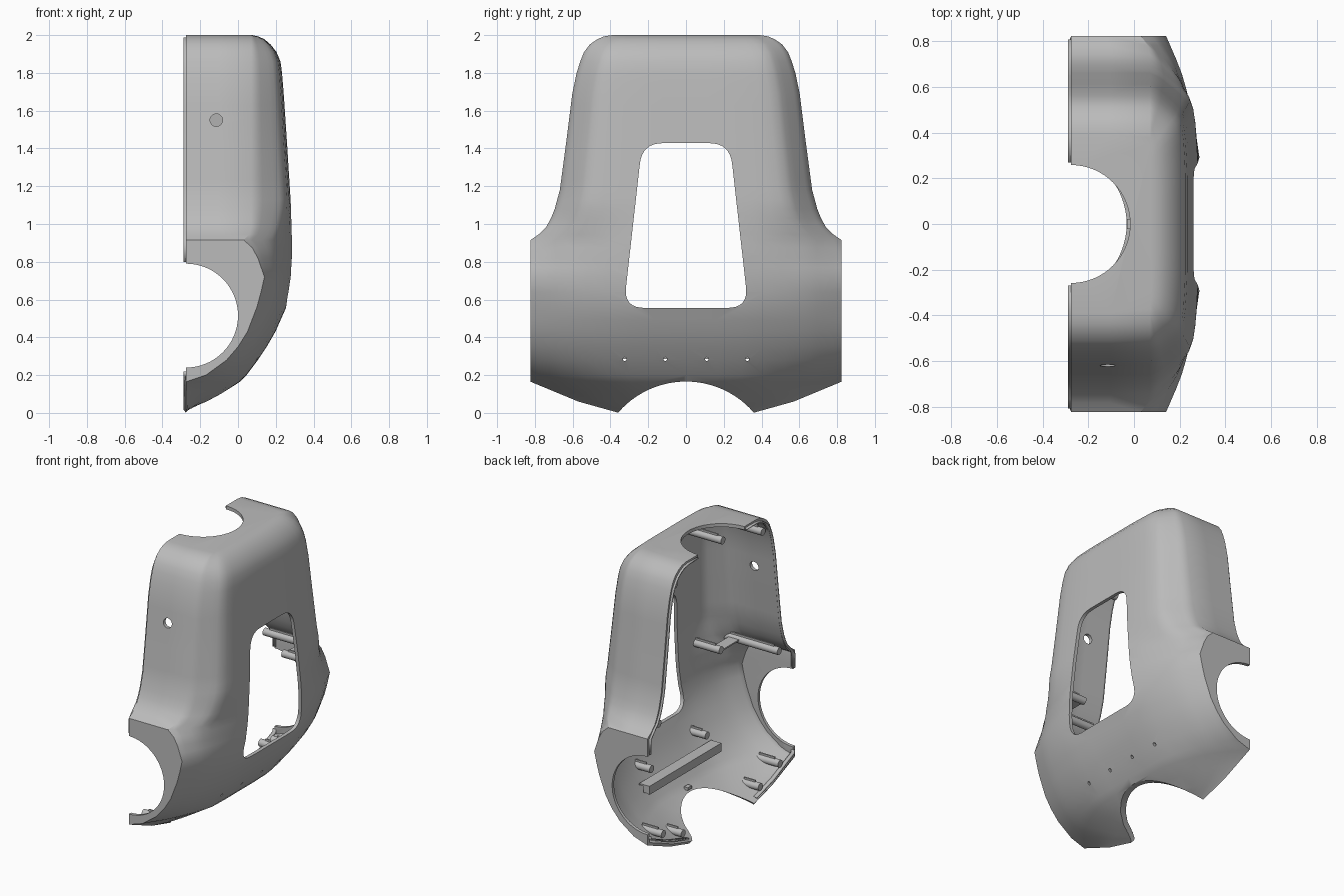
import bpy, bmesh, math
from mathutils import Vector

cube = bpy.data.objects.get("Cube")
if cube:
    bpy.data.objects.remove(cube)

grey = bpy.data.materials.new("plain_grey")
grey.use_nodes = True
grey.diffuse_color = (0.5, 0.5, 0.5, 1)
grey.node_tree.nodes["Principled BSDF"].inputs["Base Color"].default_value = (0.5, 0.5, 0.5, 1)

BACK = -0.275   # plane of the open side
WALL = 0.024

# height, half width, depth at the side edge, depth at the middle
ROWS = [(0, .355, BACK, BACK), (.06, .57, BACK, -.15), (.165, .823, BACK, .01),
        (.2, .823, -.17, .045), (.28, .823, -.06, .105), (.35, .823, 0, .152),
        (.43, .823, .05, .198), (.56, .823, .1, .256), (.64, .823, .122, .272),
        (.72, .823, .14, .283), (.82, .823, .105, .288), (.875, .823, .075, .288),
        (.915, .823, .03, .288), (.945, .78, .06, .287), (.985, .74, .07, .286),
        (1.03, .715, .07, .284), (1.08, .695, .07, .282), (1.18, .668, .07, .276),
        (1.45, .632, .07, .258), (1.69, .602, .07, .242), (1.8, .579, .07, .233),
        (1.86, .56, .07, .225), (1.91, .54, .07, .204), (1.95, .51, .07, .173),
        (1.978, .47, .07, .14), (1.993, .435, .07, .108), (2, .39, .07, .075)]
# bulge across the section: distance from the edge, low bulge, high bulge
BULGE = [(0, 0, 0), (.03, .075, .2), (.05, .125, .29), (.12, .3, .57), (.16, .39, .72),
         (.2, .48, .83), (.27, .6, .91), (.36, .73, .95), (.5, .89, .98),
         (.64, .985, 1), (.8, 1, 1), (1, 1, 1)]


def lookup(table, key):
    """Linear interpolation of a table row."""
    for a, b in zip(table, table[1:]):
        if key <= b[0]:
            t = (key - a[0]) / (b[0] - a[0])
            return [p + (q - p) * t for p, q in zip(a[1:], b[1:])]
    return list(table[-1][1:])


def depth(y, z):
    """Outer x of the shell at a point of the side elevation."""
    w, edge, mid = lookup(ROWS, z)
    low, high = lookup(BULGE, max(0, 1 - abs(y) / w))
    k = min(1, max(0, (z - .78) / .36))
    k = k * k * (3 - 2 * k)
    return edge + (mid - edge) * (low + (high - low) * k)


def finish(bm, name, smooth=True):
    bmesh.ops.recalc_face_normals(bm, faces=bm.faces)
    me = bpy.data.meshes.new(name)
    bm.to_mesh(me)
    bm.free()
    ob = bpy.data.objects.new(name, me)
    bpy.context.collection.objects.link(ob)
    me.materials.append(grey)
    if smooth:
        shade(ob)
    return ob


def shade(ob):
    bpy.ops.object.select_all(action='DESELECT')
    ob.select_set(True)
    bpy.context.view_layer.objects.active = ob
    bpy.ops.object.shade_smooth_by_angle(angle=math.radians(34))


def rod(name, start, end, radius, segments=16):
    a, b = Vector(start), Vector(end)
    bm = bmesh.new()
    bmesh.ops.create_cone(bm, cap_ends=True, segments=segments, radius1=radius,
                          radius2=radius, depth=(b - a).length)
    turn = Vector((0, 0, 1)).rotation_difference(b - a).to_matrix()
    for v in bm.verts:
        v.co = turn @ v.co + (a + b) / 2
    return finish(bm, name)


def box(name, lo, hi):
    bm = bmesh.new()
    bmesh.ops.create_cube(bm, size=1)
    for v in bm.verts:
        v.co = [l + (c + .5) * (h - l) for c, l, h in zip(v.co, lo, hi)]
    return finish(bm, name, False)


# Outer skin: one section per height, running from rear edge round to rear edge
heights = []
for a, b in zip(ROWS, ROWS[1:]):
    n = max(1, round((b[0] - a[0]) / .06))
    heights += [a[0] + (b[0] - a[0]) * i / n for i in range(n)]
heights.append(2)

bm = bmesh.new()
grid = []
for z in heights:
    w, edge, mid = lookup(ROWS, z)
    half = [(BACK, w), ((BACK + edge) / 2, w)]
    half += [(depth(w * (1 - u[0]), z), w * (1 - u[0])) for u in BULGE]
    pts = half + [(x, -y) for x, y in half[-2::-1]]
    grid.append([bm.verts.new((x, y, z)) for x, y in pts])
for r, s in zip(grid, grid[1:]):
    for i in range(len(r) - 1):
        bm.faces.new((r[i], r[i + 1], s[i + 1], s[i]))
bm.faces.new(grid[-1])
bmesh.ops.remove_doubles(bm, verts=bm.verts, dist=1e-4)
bmesh.ops.dissolve_degenerate(bm, edges=bm.edges, dist=1e-4)
bmesh.ops.recalc_face_normals(bm, faces=bm.faces)
top = max(bm.faces, key=lambda f: f.calc_center_median().z)
flip = top.normal.z < 0
shell = finish(bm, "shell", False)
if flip:
    shell.data.flip_normals()
wall = shell.modifiers.new("wall", 'SOLIDIFY')
wall.thickness = WALL
wall.offset = -1

# Cutters: window, end openings, top and bottom openings, small holes
bm = bmesh.new()
corners = [Vector(c) for c in ((-.33, .556), (.33, .556), (.232, 1.428), (-.232, 1.428))]
outline = []
for i, c in enumerate(corners):
    p = c + (corners[i - 1] - c).normalized() * .11
    q = c + (corners[(i + 1) % 4] - c).normalized() * .11
    for k in range(9):
        t = k / 8
        outline.append(p * (1 - t) ** 2 + c * 2 * t * (1 - t) + q * t * t)
face = bm.faces.new([bm.verts.new((.08, p.x, p.y)) for p in outline])
ext = bmesh.ops.extrude_face_region(bm, geom=[face])
bmesh.ops.translate(bm, vec=(.4, 0, 0),
                    verts=[g for g in ext["geom"] if isinstance(g, bmesh.types.BMVert)])
cutters = [finish(bm, "window_cutter", False),
           rod("end_cutter", (BACK, -.95, .515), (BACK, .95, .515), .275, 64),
           rod("top_cutter", (BACK, 0, 1.88), (BACK, 0, 2.1), .258, 64),
           rod("bottom_cutter", (-.5, 0, -.308), (.4, 0, -.308), .474, 96),
           rod("side_hole_cutter", (-.115, -.75, 1.55), (-.115, -.5, 1.55), .033, 24)]
for y in (-.325, -.11, .11, .325):
    cutters.append(rod("small_hole_cutter", (-.1, y, .285), (.4, y, .285), .01, 12))
for c in cutters:
    cut = shell.modifiers.new(c.name, 'BOOLEAN')
    cut.operation = 'DIFFERENCE'
    cut.solver = 'EXACT'
    cut.object = c
bpy.context.view_layer.update()
baked = bpy.data.meshes.new_from_object(
    shell.evaluated_get(bpy.context.evaluated_depsgraph_get()))
shell.modifiers.clear()
shell.data = baked
for c in cutters:
    bpy.data.objects.remove(c)
shade(shell)


# Thin locating lip along the open edge
def lip(name, path, side):
    bm = bmesh.new()
    rows = [[bm.verts.new((x, side * y, z)) for y, z in path] for x in (-.288, -.262)]
    for i in range(len(path) - 1):
        bm.faces.new((rows[0][i], rows[0][i + 1], rows[1][i + 1], rows[1][i]))
    ob = finish(bm, name)
    mod = ob.modifiers.new("thickness", 'SOLIDIFY')
    mod.thickness = .01
    mod.offset = 0


upper = [(lookup(ROWS, z)[0] - .018, z - .018 * (z > 1.9)) for z in heights if z >= .94]
upper = [(.802, .8), (.802, .9)] + upper + [(.27, 1.982)]
lower = [(.8, .22), (.8, .2), (.57, .1), (.38, .045)]
for side, label in ((-1, "front"), (1, "rear")):
    lip(label + "_upper_lip", upper, side)
    lip(label + "_lower_lip", lower, side)
    # Screw posts: distance from the middle, height, open end
    for y, z, x in ((.49, 1.87, -.26), (.27, 1.85, -.1), (.67, .96, -.26), (.45, .97, .04),
                    (.65, .18, -.28), (.43, .1, -.28), (.31, .42, .05)):
        post = rod(label + "_post", (x, side * y, z), (.3, side * y, z), .026)
        # the far end follows the wall
        for v in post.data.vertices:
            if v.co.x > .29:
                v.co.x = max(x + .005, depth(v.co.y, v.co.z) - .012)
        base = min(depth(y + .006, z), depth(y + .006, z + .038)) - .012
        box(label + "_post_rib", (x + .04, side * y - .005, z),
            (base, side * y + .005, z + .038))
    # Shelf joining the two middle posts
    ends = sorted((side * .45, side * .66))
    box(label + "_post_shelf", (.04, ends[0], .96), (.12, ends[1], .97))

# Inner bracket behind the row of small holes
box("bracket_plate", (.005, -.4, .285), (.015, .4, .345))
box("bracket_shelf", (.005, -.4, .335), (.085, .4, .345))
for y in (-.395, -.2, .2, .395):
    box("bracket_web", (.005, y - .005, .29), (.05, y + .005, .345))
# Small tab at the bottom opening
box("bottom_tab", (-.03, -.022, .18), (.0, .022, .2))
